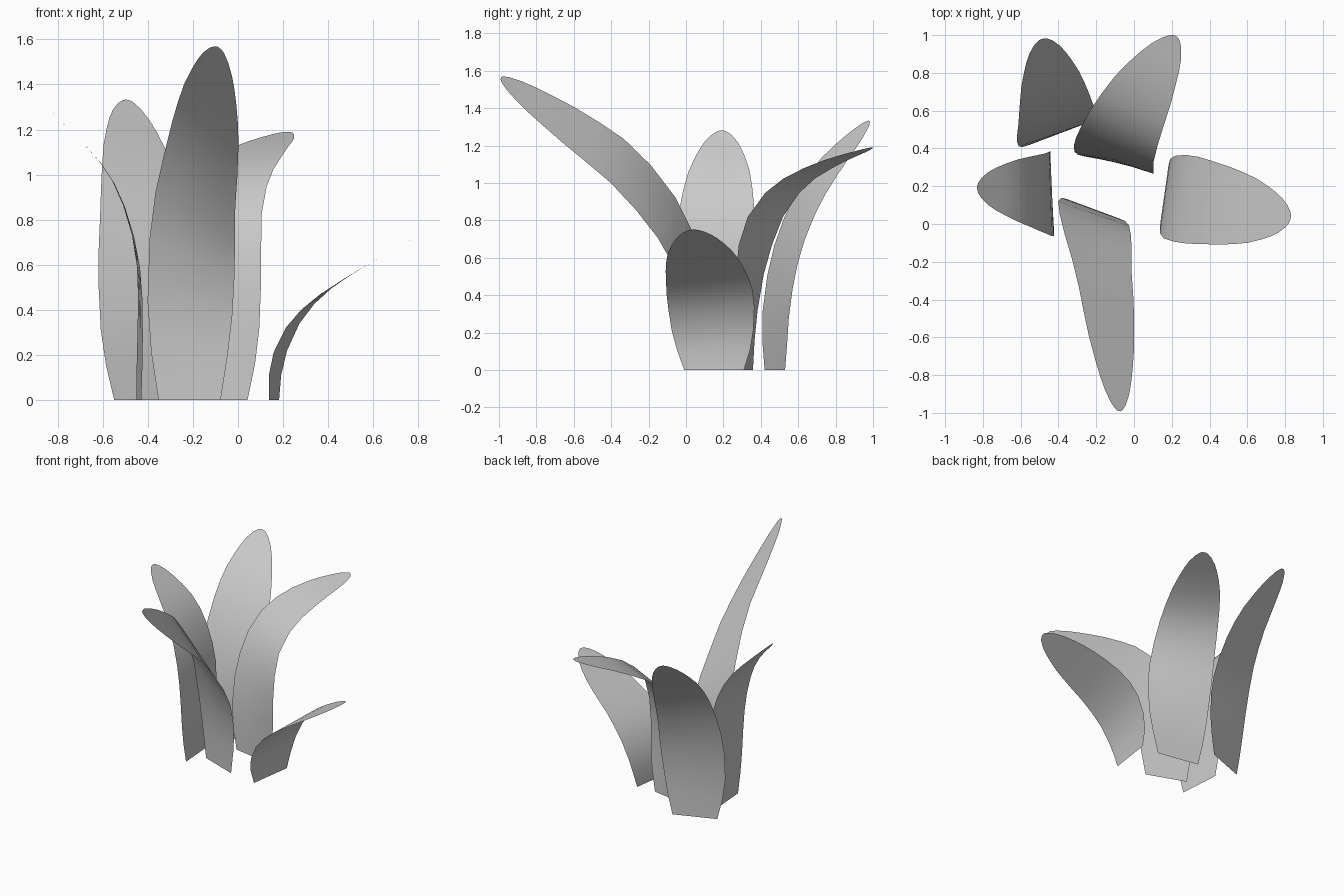
import bpy, bmesh
from mathutils import Vector

if "Cube" in bpy.data.objects:
    bpy.data.objects.remove(bpy.data.objects["Cube"])

# Shared outline: (fraction of length, half width)
PROFILE = [(0, .155), (.1, .19), (.2, .212), (.32, .223), (.42, .223), (.52, .213),
           (.62, .2), (.7, .185), (.78, .165), (.85, .137), (.9, .113), (.94, .088),
           (.975, .056), (.993, .03), (1, .012)]
COLUMNS = 4


def spine_point(points, s):
    """Smooth curve through the points, s measured along chord length."""
    d = [0.0]
    for a, b in zip(points, points[1:]):
        d.append(d[-1] + (b - a).length)
    n = len(points)
    x = s * d[-1]
    i = max(k for k in range(n - 1) if d[k] <= x + 1e-9)

    def tangent(k):
        lo, hi = max(k - 1, 0), min(k + 1, n - 1)
        return (points[hi] - points[lo]) / (d[hi] - d[lo])

    h = d[i + 1] - d[i]
    t = (x - d[i]) / h
    return (points[i] * (2*t**3 - 3*t**2 + 1) + tangent(i) * (h * (t**3 - 2*t**2 + t))
            + points[i + 1] * (3*t**2 - 2*t**3) + tangent(i + 1) * (h * (t**3 - t**2)))


def leaf(name, spine, across_base, across_tip, scale=1.0):
    """Thin bent sheet swept along a spine, rolling from base to tip."""
    pts = [Vector(p) for p in spine]
    a0, a1 = Vector(across_base).normalized(), Vector(across_tip).normalized()
    bm = bmesh.new()
    rows = []
    for s, half in PROFILE:
        u = min(s / .6, 1)
        across = a0.lerp(a1, u * u * (3 - 2 * u)).normalized() * half * scale
        c = spine_point(pts, s)
        rows.append([bm.verts.new(c + across * (2 * k / COLUMNS - 1))
                     for k in range(COLUMNS + 1)])
    for r0, r1 in zip(rows, rows[1:]):
        for k in range(COLUMNS):
            bm.faces.new((r0[k], r0[k + 1], r1[k + 1], r1[k]))
    for f in bm.faces:
        f.smooth = True
    mesh = bpy.data.meshes.new(name)
    bm.to_mesh(mesh)
    bm.free()
    bpy.context.collection.objects.link(bpy.data.objects.new(name, mesh))


# Tall leaf leaning to the front
leaf("front_leaf",
     [(-.215, .08, 0), (-.215, .065, .35), (-.20, -.035, .7), (-.18, -.17, .9),
      (-.15, -.345, 1.1), (-.08, -.99, 1.56)],
     (.94, -.35, 0), (.76, -.18, -.62), .95)
# Leaf arching to the back
leaf("back_leaf",
     [(-.11, .33, 0), (-.11, .33, .35), (-.105, .355, .6), (-.085, .43, .83),
      (-.03, .56, .99), (.07, .75, 1.1), (.22, .995, 1.19)],
     (.98, -.18, 0), (.88, -.45, 0))
# Leaf at the back left
leaf("back_left_leaf",
     [(-.405, .475, 0), (-.41, .48, .3), (-.41, .53, .6), (-.42, .62, .85),
      (-.44, .745, 1.06), (-.485, .98, 1.33)],
     (.935, .354, 0), (.9, .25, -.27))
# Leaf curling to the left
leaf("left_leaf",
     [(-.44, .16, 0), (-.435, .16, .5), (-.46, .16, .7), (-.51, .165, .87),
      (-.6, .175, 1.04), (-.83, .19, 1.28)],
     (-.07, 1, 0), (-.02, 1, .02))
# Short leaf bending to the right
leaf("right_leaf",
     [(.16, .15, 0), (.163, .148, .1), (.19, .142, .22), (.25, .135, .34),
      (.38, .115, .475), (.83, .035, .75)],
     (.14, .99, 0), (.12, .99, .07), 1.04)
